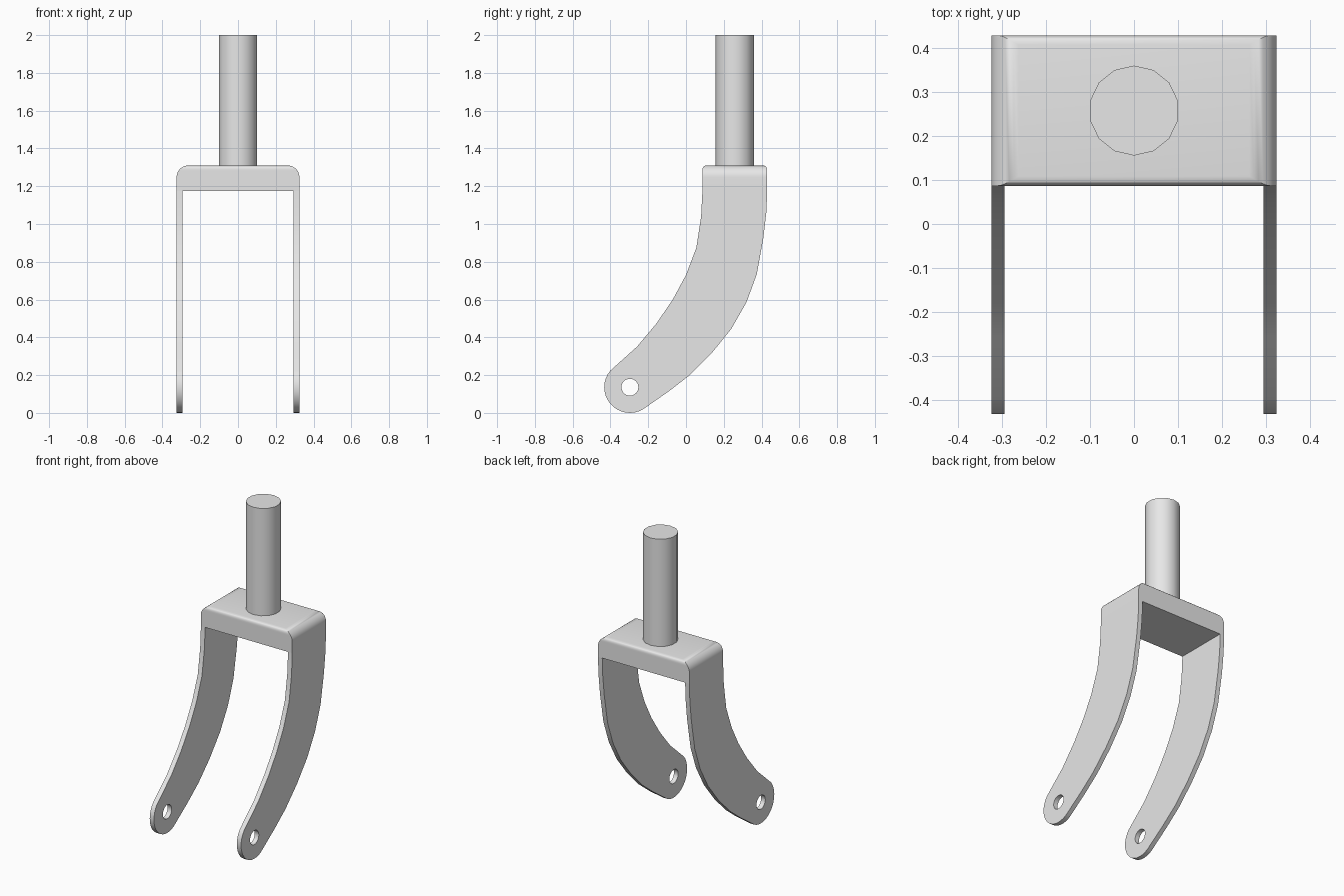
import bpy
import bmesh
from math import sin, cos, tau, radians, sqrt

cube = bpy.data.objects.get("Cube")
if cube:
    bpy.data.objects.remove(cube, do_unlink=True)

GREY = (0.8, 0.8, 0.8, 1.0)
grey = bpy.data.materials.new("plain grey")
grey.use_nodes = True
grey.diffuse_color = GREY
grey.node_tree.nodes["Principled BSDF"].inputs["Base Color"].default_value = GREY

HALF_W = 0.325                    # half width over both legs
FRONT, BACK = 0.087, 0.43         # crown depth range
MID = (FRONT + BACK) / 2
CROWN_Z, CROWN_TOP, TOP = 1.175, 1.31, 2.0
PLATE = 0.03                      # leg thickness


def finish(bm, name):
    bmesh.ops.recalc_face_normals(bm, faces=bm.faces)
    mesh = bpy.data.meshes.new(name)
    bm.to_mesh(mesh)
    bm.free()
    mesh.materials.append(grey)
    obj = bpy.data.objects.new(name, mesh)
    bpy.context.collection.objects.link(obj)
    bpy.ops.object.select_all(action='DESELECT')
    obj.select_set(True)
    bpy.context.view_layer.objects.active = obj
    bpy.ops.object.shade_smooth_by_angle(angle=radians(32))
    return obj


def loft(name, rings):
    """Skin a stack of equal rings and cap both ends."""
    bm = bmesh.new()
    rows = [[bm.verts.new(p) for p in ring] for ring in rings]
    for a, b in zip(rows, rows[1:]):
        for i in range(len(a)):
            j = (i + 1) % len(a)
            bm.faces.new((a[i], a[j], b[j], b[i]))
    bm.faces.new(rows[0])
    bm.faces.new(rows[-1])
    return finish(bm, name)


def circle(cy, cz, r, degrees):
    return [(cy + r * cos(radians(d)), cz + r * sin(radians(d))) for d in degrees]


# Steerer stem
N = 14
loft("stem", [[(0.1025 * sin(tau * i / N), MID + 0.1025 * cos(tau * i / N), z)
               for i in range(N)] for z in (CROWN_TOP, TOP)])


# Crown block: wide rounding on the sides, tight rounding front and back
def inset(z, r):
    rise = max(0.0, z - (CROWN_TOP - r))
    return r - sqrt(max(0.0, r * r - rise * rise))


def crown_ring(z):
    x = HALF_W - inset(z, 0.062)
    y = (BACK - FRONT) / 2 - inset(z, 0.022)
    return [(sx * x, MID + sy * y, z) for sx, sy in ((-1, -1), (1, -1), (1, 1), (-1, 1))]


start = CROWN_TOP - 0.062
levels = [CROWN_Z] + [start + 0.062 * sin(radians(a)) for a in range(0, 91, 10)]
loft("crown", [crown_ring(z) for z in levels])

# Curved leg outline (y, z), with a round end and an axle hole
AXLE = (-0.297, 0.136)
inner = [(FRONT, CROWN_Z), (0.08, 1.04), (0.055, 0.875), (0.0, 0.73),
         (-0.07, 0.6), (-0.156, 0.474), (-0.26, 0.35)]
outer = [(-0.09, 0.115), (0.02, 0.2), (0.135, 0.315), (0.24, 0.445), (0.32, 0.585),
         (0.375, 0.735), (0.41, 0.93), (0.425, 1.06), (BACK, CROWN_Z)]
outline = inner + circle(*AXLE, 0.136, range(140, 311, 10)) + outer
hole = circle(*AXLE, 0.045, range(0, 360, 20))

for side, name in ((-1, "right_leg"), (1, "left_leg")):
    bm = bmesh.new()
    edges = []
    for loop in (outline, hole):
        vs = [bm.verts.new((side * HALF_W, y, z)) for y, z in loop]
        edges += [bm.edges.new((vs[i - 1], vs[i])) for i in range(len(vs))]
    bmesh.ops.triangle_fill(bm, edges=edges, use_beauty=True, normal=(1, 0, 0))
    grown = bmesh.ops.extrude_face_region(bm, geom=bm.faces[:], use_keep_orig=True)
    moved = [g for g in grown["geom"] if isinstance(g, bmesh.types.BMVert)]
    bmesh.ops.translate(bm, verts=moved, vec=(-side * PLATE, 0, 0))
    finish(bm, name)
